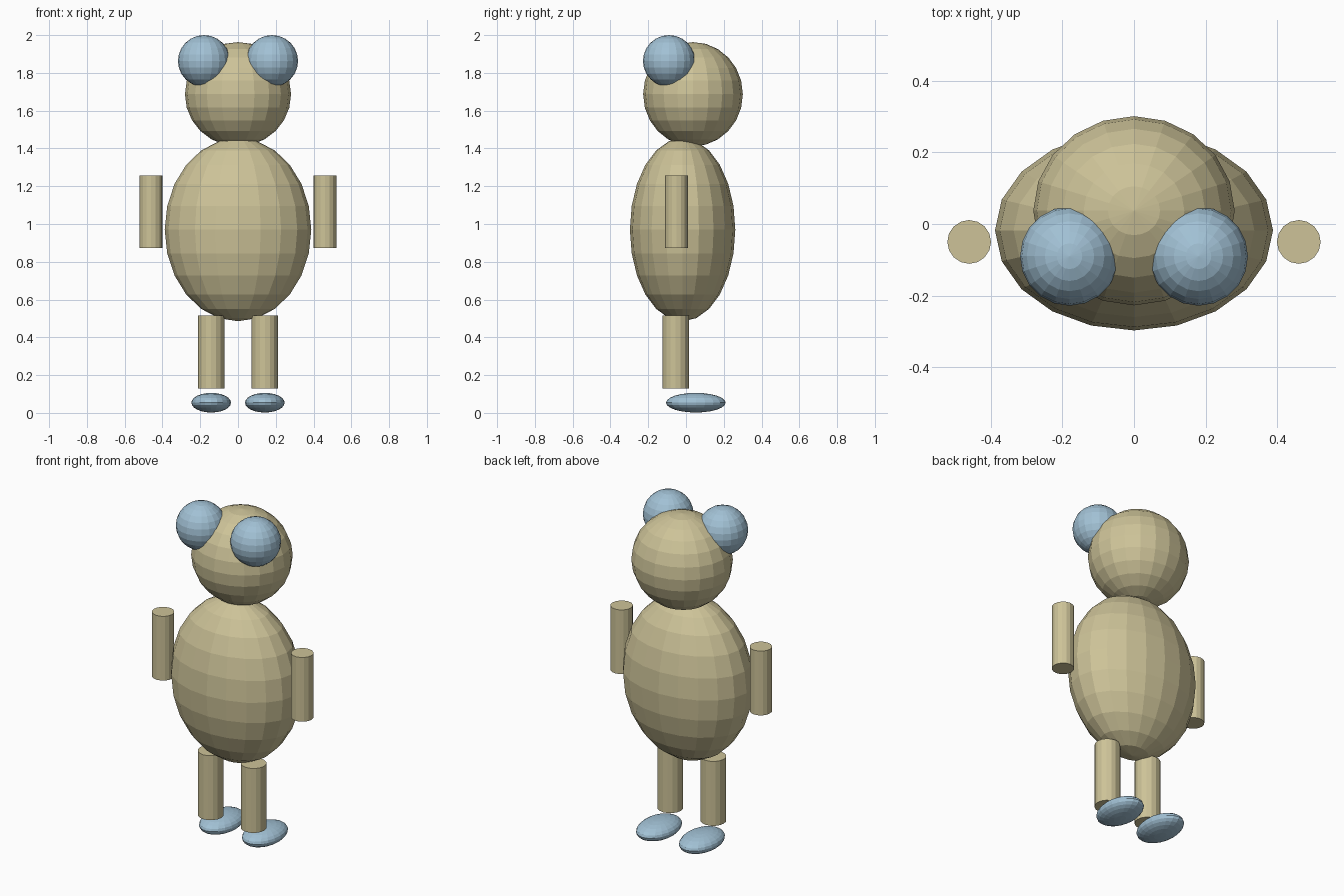
import bpy

if "Cube" in bpy.data.objects:
    bpy.data.objects.remove(bpy.data.objects["Cube"])

def material(name, rgb):
    m = bpy.data.materials.new(name)
    m.diffuse_color = (*rgb, 1)
    m.use_nodes = True
    m.node_tree.nodes["Principled BSDF"].inputs["Base Color"].default_value = m.diffuse_color
    return m

tan = material("tan", (0.61, 0.545, 0.315))
blue = material("light_blue", (0.36, 0.535, 0.665))

def finish(name, mat):
    ob = bpy.context.object
    ob.name = name
    ob.data.materials.append(mat)

def ellipsoid(name, loc, radii, mat):
    bpy.ops.mesh.primitive_uv_sphere_add(segments=20, ring_count=12, radius=1, location=loc)
    bpy.context.object.scale = radii
    finish(name, mat)

def cylinder(name, x, y, z0, z1, r, mat):
    bpy.ops.mesh.primitive_cylinder_add(vertices=16, radius=r, depth=z1 - z0,
                                        location=(x, y, (z0 + z1) / 2))
    finish(name, mat)

# Torso and head
ellipsoid("body", (0, -0.018, 0.97), (0.388, 0.279, 0.485), tan)
ellipsoid("head", (0, 0.037, 1.687), (0.281, 0.264, 0.276), tan)

# Paired parts
for side, s in (("left", -1), ("right", 1)):
    ellipsoid(side + "_eye", (s * 0.18, -0.09, 1.863), (0.138, 0.138, 0.137), blue)
    cylinder(side + "_arm", s * 0.46, -0.05, 0.873, 1.257, 0.061, tan)
    cylinder(side + "_leg", s * 0.142, -0.055, 0.13, 0.515, 0.07, tan)
    ellipsoid(side + "_foot", (s * 0.142, 0.052, 0.054), (0.105, 0.158, 0.052), blue)
